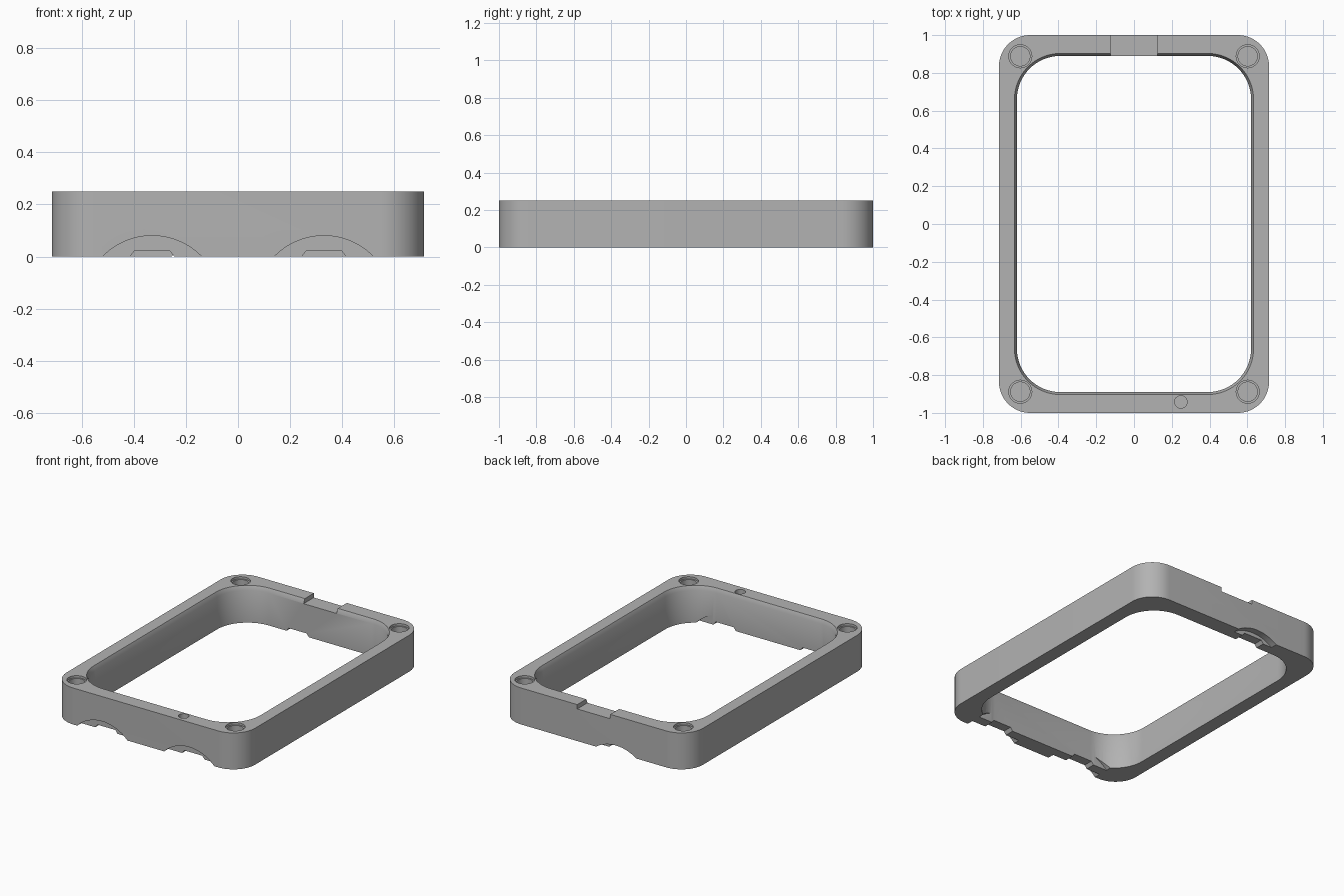
import bpy, bmesh, math
from mathutils import Matrix

if "Cube" in bpy.data.objects:
    bpy.data.objects.remove(bpy.data.objects["Cube"])

HALF_X, HALF_Y, HEIGHT = 0.715, 1.0, 0.25
INNER_X, INNER_Y = 0.62, 0.89

grey = bpy.data.materials.new("matte grey")
grey.use_nodes = True
COLOUR = (0.45, 0.45, 0.45, 1)
grey.diffuse_color = COLOUR
grey.node_tree.nodes["Principled BSDF"].inputs["Base Color"].default_value = COLOUR


def rounded_rect(hx, hy, r, steps=16):
    """Outline of a rounded rectangle, anticlockwise."""
    points = []
    for i, (sx, sy) in enumerate(((1, 1), (-1, 1), (-1, -1), (1, -1))):
        for k in range(steps + 1):
            a = math.pi / 2 * (i + k / steps)
            points.append((sx * (hx - r) + r * math.cos(a), sy * (hy - r) + r * math.sin(a)))
    return points


def circle(r, sides=48):
    return [(r * math.cos(math.tau * k / sides), r * math.sin(math.tau * k / sides)) for k in range(sides)]


def loft(name, sections):
    """Solid through (outline, height) sections."""
    bm = bmesh.new()
    rings = [[bm.verts.new((x, y, z)) for x, y in outline] for outline, z in sections]
    for low, high in zip(rings, rings[1:]):
        for i in range(len(low)):
            j = (i + 1) % len(low)
            bm.faces.new((low[i], low[j], high[j], high[i]))
    bm.faces.new(rings[0][::-1])
    bm.faces.new(rings[-1])
    bmesh.ops.recalc_face_normals(bm, faces=bm.faces)
    mesh = bpy.data.meshes.new(name)
    bm.to_mesh(mesh)
    bm.free()
    obj = bpy.data.objects.new(name, mesh)
    bpy.context.collection.objects.link(obj)
    return obj


def cut(target, cutter):
    """Subtract the cutter for good and remove it."""
    cutter.hide_render = True
    mod = target.modifiers.new("cut", "BOOLEAN")
    mod.operation, mod.solver, mod.object = "DIFFERENCE", "EXACT", cutter
    bpy.context.view_layer.objects.active = target
    bpy.ops.object.modifier_apply(modifier=mod.name)
    bpy.data.objects.remove(cutter)


def cut_across(target, outline, x, z, y0, y1):
    """Cut an x-z outline along y."""
    cutter = loft("cutter", [(outline, -y1), (outline, -y0)])
    cutter.data.transform(Matrix.Translation((x, 0, z)) @ Matrix.Rotation(math.pi / 2, 4, "X"))
    cut(target, cutter)


# Outer block and the opening, with a steep lip around its top
outer = rounded_rect(HALF_X, HALF_Y, 0.165)
frame = loft("frame", [(outer, 0), (outer, HEIGHT)])
opening = rounded_rect(INNER_X, INNER_Y, 0.23)
lip = rounded_rect(INNER_X + 0.013, INNER_Y + 0.013, 0.243)
cut(frame, loft("opening", [(opening, -0.1), (opening, HEIGHT - 0.028), (lip, HEIGHT), (lip, 0.4)]))

# Notch in the top of the back rail
notch = [(-0.125, 0), (0.125, 0), (0.125, 0.1), (-0.125, 0.1)]
cut_across(frame, notch, 0, HEIGHT - 0.03, 0.8, 1.1)

# Stepped blind holes in the corners
for sx in (-1, 1):
    for sy in (-1, 1):
        wide, narrow = circle(0.061), circle(0.051)
        hole = loft("hole", [(narrow, 0.14), (narrow, 0.235), (wide, 0.235), (wide, 0.3)])
        hole.data.transform(Matrix.Translation((sx * 0.602, sy * 0.888, 0)))
        cut(frame, hole)

# Small blind hole in the front rail
pin = loft("pin", [(circle(0.033), 0.21), (circle(0.033), 0.3)])
pin.data.transform(Matrix.Translation((0.248, -0.942, 0)))
cut(frame, pin)

# Port openings under the rails: round recess outside, low slot through
slot = [(-0.085, -0.05), (0.085, -0.05), (0.085, 0), (0.068, 0.022), (-0.068, 0.022), (-0.085, 0)]
disc = circle(0.266, 96)
for x in (-0.33, 0.33):
    cut_across(frame, disc, x, -0.186, -1.1, -0.955)
    cut_across(frame, disc, x, -0.186, -0.888, -0.6)
    cut_across(frame, slot, x, 0, -1.1, -0.8)
cut_across(frame, disc, -0.17, -0.218, 0.955, 1.1)
cut_across(frame, slot, -0.17, 0, 0.8, 1.1)

frame.data.materials.clear()
frame.data.materials.append(grey)
for p in frame.data.polygons:
    p.material_index = 0
bpy.ops.object.select_all(action="DESELECT")
frame.select_set(True)
bpy.context.view_layer.objects.active = frame
bpy.ops.object.shade_smooth_by_angle(angle=math.radians(30))
